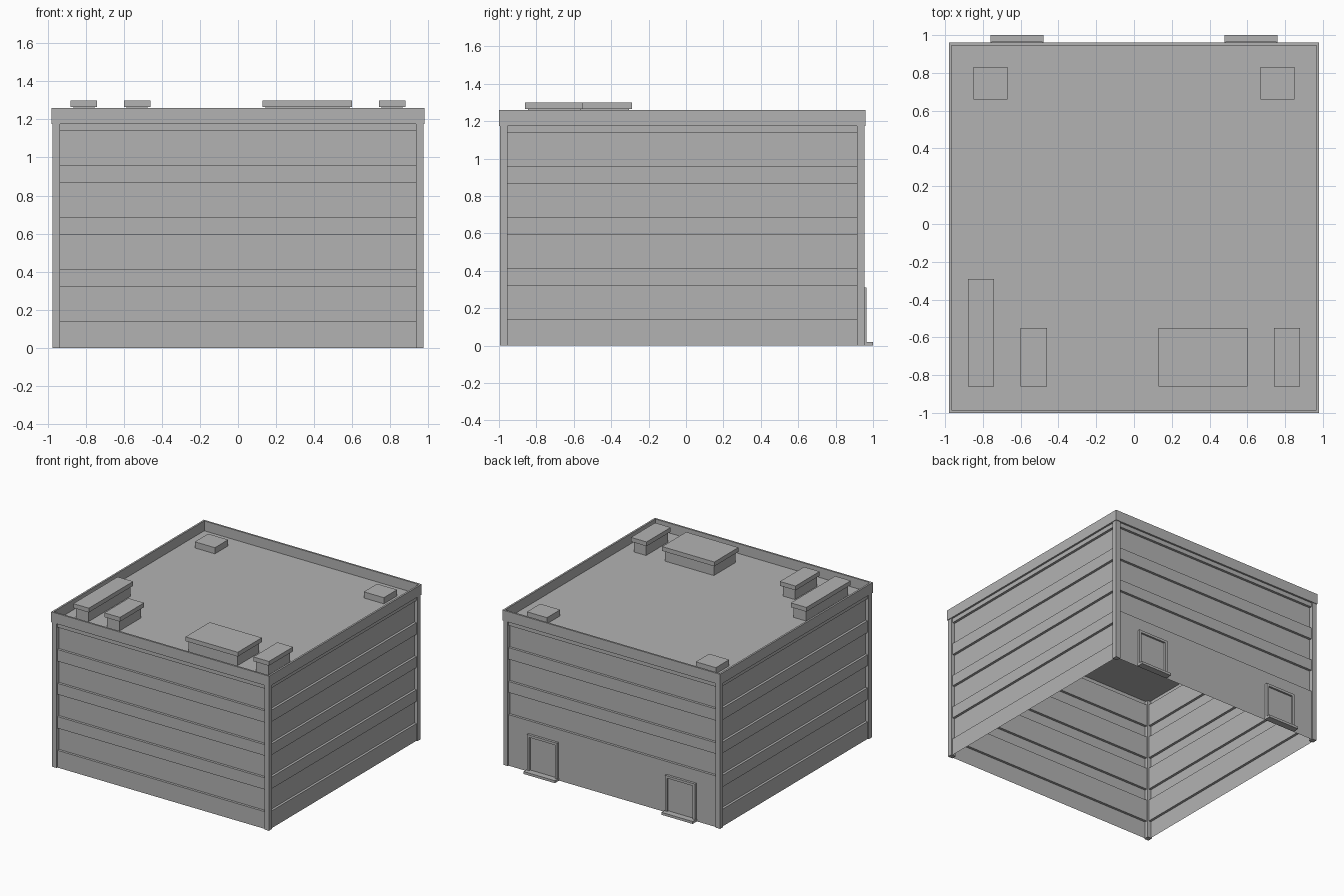
import bpy
import bmesh
from math import pi
from mathutils import Matrix, Vector

old = bpy.data.objects.get("Cube")
if old:
    bpy.data.objects.remove(old, do_unlink=True)

grey = bpy.data.materials.new("plain grey")
grey.use_nodes = True
colour = (0.45, 0.45, 0.45, 1)
grey.diffuse_color = colour
grey.node_tree.nodes["Principled BSDF"].inputs["Base Color"].default_value = colour

MID_Y = -0.02      # centre of the building body
HALF = 0.975       # outer face of the corner posts
POST = 0.04        # post width
EAVE, TOP = 1.175, 1.26
DECK = 1.18
SOLID, GLASS = 0.01, 0.03   # setback of wall bands and window bands
DOOR_X = 0.62


def finish(name, bm):
    mesh = bpy.data.meshes.new(name)
    bm.to_mesh(mesh)
    bm.free()
    mesh.materials.append(grey)
    obj = bpy.data.objects.new(name, mesh)
    bpy.context.collection.objects.link(obj)


def add_box(bm, x0, x1, y0, y1, z0, z1):
    size = Vector((x1 - x0, y1 - y0, z1 - z0))
    centre = Vector((x0 + x1, y0 + y1, z0 + z1)) / 2
    bmesh.ops.create_cube(bm, size=1, matrix=Matrix.Translation(centre) @ Matrix.Diagonal(size).to_4x4())


def box(name, *bounds):
    bm = bmesh.new()
    add_box(bm, *bounds)
    finish(name, bm)


def quad(bm, *points):
    bm.faces.new([bm.verts.new(p) for p in points])


def wall(name, angle, windows):
    """Thin stepped sheet between two posts, modelled facing -y and then turned."""
    bm = bmesh.new()
    w = HALF - POST
    # Profile of setback against height
    profile = [(0, SOLID)]
    for low, high in windows:
        profile += [(low, SOLID), (low, GLASS), (high, GLASS), (high, SOLID)]
    profile.append((EAVE, SOLID))
    for (z0, d0), (z1, d1) in zip(profile, profile[1:]):
        y0, y1 = d0 - HALF, d1 - HALF
        quad(bm, (-w, y0, z0), (w, y0, z0), (w, y1, z1), (-w, y1, z1))
    bmesh.ops.remove_doubles(bm, verts=bm.verts, dist=0.0001)
    turn = Matrix.Translation((0, MID_Y, 0)) @ Matrix.Rotation(angle, 4, "Z")
    bmesh.ops.transform(bm, matrix=turn, verts=bm.verts)
    finish(name, bm)


# Walls with window bands; the back has no ground floor windows
bands = [(0.14, 0.32), (0.415, 0.595), (0.685, 0.865), (0.96, 1.14)]
wall("front_wall", 0, bands)
wall("left_wall", pi / 2, bands)
wall("back_wall", pi, bands[1:])
wall("right_wall", -pi / 2, bands)

# Corner posts
inner = HALF - POST
for depth, sy in (("front", -1), ("back", 1)):
    for side, sx in (("right", -1), ("left", 1)):
        xs = sorted((sx * inner, sx * HALF))
        ys = sorted((MID_Y + sy * inner, MID_Y + sy * HALF))
        box(f"{depth}_{side}_post", *xs, *ys, 0, EAVE)

# Roof deck and parapet
edge, lip = 0.98, 0.965
bm = bmesh.new()
quad(bm, *[(x * lip, MID_Y + y * lip, DECK) for x, y in ((-1, -1), (1, -1), (1, 1), (-1, 1))])
finish("roof_deck", bm)

bm = bmesh.new()
for k in range(4):
    turn = Matrix.Translation((0, MID_Y, 0)) @ Matrix.Rotation(k * pi / 2, 4, "Z")
    section = [(edge, EAVE), (edge, TOP), (lip, TOP), (lip, EAVE)]
    for (a, za), (b, zb) in zip(section, section[1:] + section[:1]):
        quad(bm, *[turn @ Vector(p) for p in ((-a, -a, za), (a, -a, za), (b, -b, zb), (-b, -b, zb))])
bmesh.ops.remove_doubles(bm, verts=bm.verts, dist=0.0001)
bmesh.ops.recalc_face_normals(bm, faces=bm.faces)
finish("parapet", bm)

# Capped roof units along the front
inset = 0.015
units = {
    "long_roof_unit": (-0.88, -0.74, -0.29),
    "right_roof_unit": (-0.60, -0.46, -0.55),
    "wide_roof_unit": (0.13, 0.60, -0.55),
    "left_roof_unit": (0.74, 0.88, -0.55),
}
for name, (x0, x1, y1) in units.items():
    y0 = -0.86
    box(name + "_base", x0 + inset, x1 - inset, y0 + inset, y1 - inset, DECK, 1.265)
    box(name + "_cap", x0, x1, y0, y1, 1.265, 1.30)

# Low roof hatches and ground floor doors at the back
for side, s in (("right", -1), ("left", 1)):
    hx = s * 0.76
    box(f"{side}_roof_hatch", hx - 0.09, hx + 0.09, 0.66, 0.83, DECK, 1.23)

    dx, wall_y, face_y = s * DOOR_X, MID_Y + HALF - SOLID, 0.965
    half, trim, step_top, head = 0.135, 0.02, 0.02, 0.31
    bm = bmesh.new()
    for t in (-1, 1):
        xs = sorted((dx + t * half, dx + t * (half - trim)))
        add_box(bm, *xs, wall_y, face_y, step_top, head)
    add_box(bm, dx - half + trim, dx + half - trim, wall_y, face_y, head - trim, head)
    finish(f"{side}_door_frame", bm)
    box(f"{side}_door_panel", dx - half + trim, dx + half - trim, wall_y, wall_y + 0.005, step_top, head - trim)
    box(f"{side}_door_step", dx - 0.14, dx + 0.14, wall_y, 1.0, 0, step_top)
